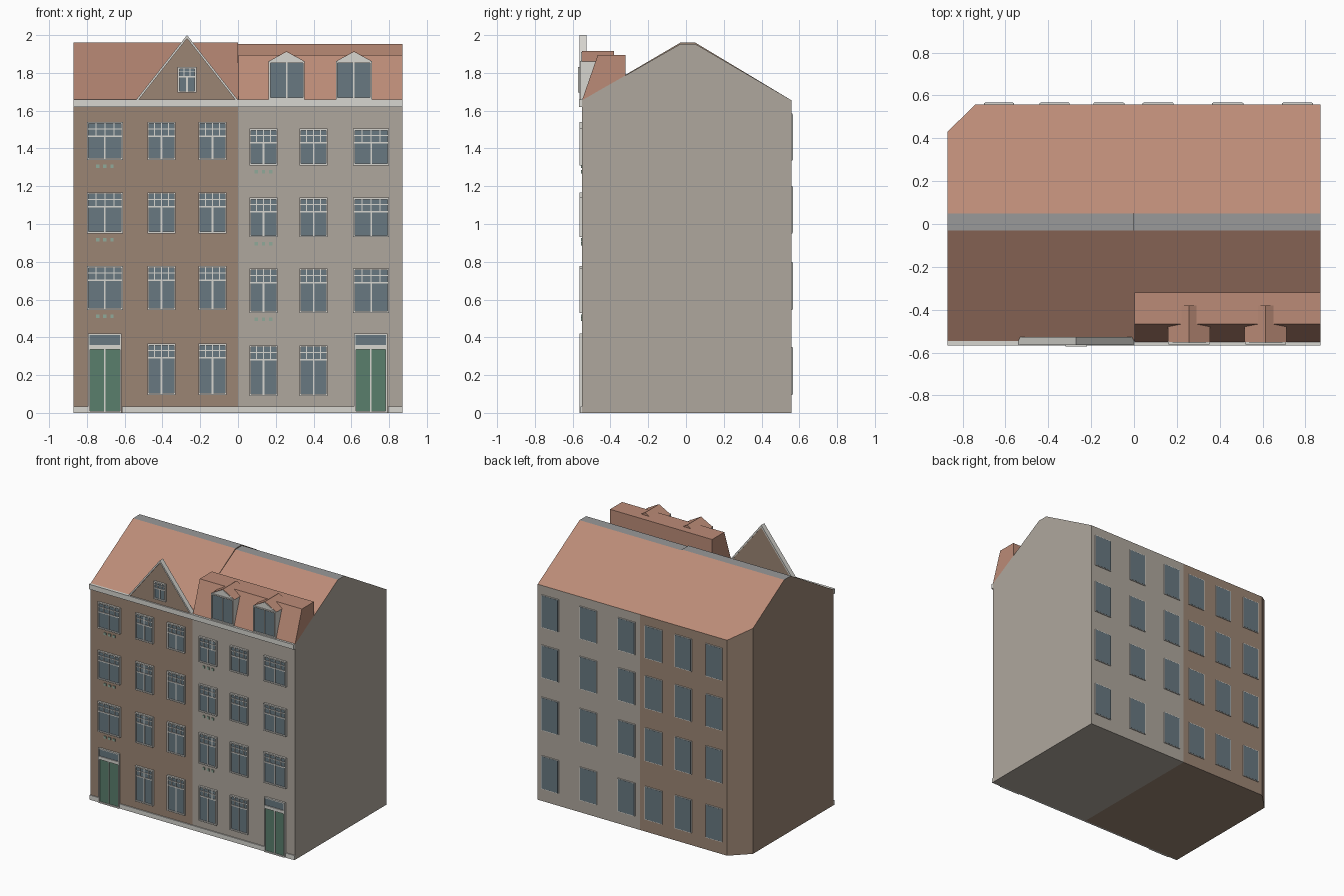
import bpy, bmesh
from mathutils import Vector

if "Cube" in bpy.data.objects:
    bpy.data.objects.remove(bpy.data.objects["Cube"])


def mat(name, r, g, b):
    m = bpy.data.materials.new(name)
    m.diffuse_color = (r, g, b, 1)
    m.use_nodes = True
    m.node_tree.nodes["Principled BSDF"].inputs["Base Color"].default_value = m.diffuse_color
    return m


BRICK = mat("brown_brick", .33, .235, .175)
STONE = mat("grey_render", .43, .39, .34)
TILE = mat("roof_tile", .50, .26, .185)
RIDGE = mat("ridge_lead", .32, .32, .32)
WHITE = mat("white_trim", .68, .67, .63)
GLASS = mat("glass", .14, .19, .22)
GREEN = mat("green_paint", .10, .21, .15)
MINT = mat("pale_green", .28, .40, .32)
FRONT, BACK = -.55, .558


def finish(name, bm, mats):
    bmesh.ops.recalc_face_normals(bm, faces=bm.faces)
    me = bpy.data.meshes.new(name)
    bm.to_mesh(me)
    bm.free()
    for m in mats:
        me.materials.append(m)
    ob = bpy.data.objects.new(name, me)
    bpy.context.collection.objects.link(ob)
    return ob


def prism_bm(pts, a, b, axis):
    """Extrude a profile: (y, z) along x, or (x, z) along y."""
    bm = bmesh.new()
    place = (lambda p, t: (t, p[0], p[1])) if axis == "x" else (lambda p, t: (p[0], t, p[1]))
    f = bm.faces.new([bm.verts.new(place(p, a)) for p in pts])
    ext = bmesh.ops.extrude_face_region(bm, geom=[f])
    verts = [g for g in ext["geom"] if isinstance(g, bmesh.types.BMVert)]
    bmesh.ops.translate(bm, verts=verts, vec=Vector(place((0, 0), b - a)))
    bmesh.ops.recalc_face_normals(bm, faces=bm.faces)
    return bm


def prism(name, pts, a, b, axis, m):
    return finish(name, prism_bm(pts, a, b, axis), [m])


def boxes(name, parts):
    """Join boxes (material, x0, x1, y0, y1, z0, z1) into one object."""
    bm, mats = bmesh.new(), []
    for m, x0, x1, y0, y1, z0, z1 in parts:
        if m not in mats:
            mats.append(m)
        made = bmesh.ops.create_cube(bm, size=1)["verts"]
        for v in made:
            v.co = ((x0 + x1) / 2 + v.co.x * (x1 - x0),
                    (y0 + y1) / 2 + v.co.y * (y1 - y0),
                    (z0 + z1) / 2 + v.co.z * (z1 - z0))
        for f in {f for v in made for f in v.link_faces}:
            f.material_index = mats.index(m)
    return finish(name, bm, mats)


def frame(x0, x1, z0, z1, y, w=.009, d=.015):
    """Four white frame members standing proud of the wall at y."""
    return [(WHITE, x0, x0 + w, y - d, y, z0, z1), (WHITE, x1 - w, x1, y - d, y, z0, z1),
            (WHITE, x0 + w, x1 - w, y - d, y, z0, z0 + w),
            (WHITE, x0 + w, x1 - w, y - d, y, z1 - w, z1)]


def window(name, x0, x1, z0, z1, y=FRONT, top=.075, uprights=(.25, .5, .75)):
    parts = frame(x0, x1, z0, z1, y)
    parts.append((GLASS, x0 + .005, x1 - .005, y - .007, y + .002, z0 + .005, z1 - .005))
    zt, xm, yb = z1 - top, (x0 + x1) / 2, y - .012
    parts.append((WHITE, xm - .004, xm + .004, yb, y, z0 + .008, zt))
    if top:
        parts.append((WHITE, x0 + .008, x1 - .008, yb, y, zt - .004, zt + .004))
        parts.append((WHITE, x0 + .008, x1 - .008, yb, y, z1 - top * .52, z1 - top * .45))
        for u in uprights:
            x = x0 + (x1 - x0) * u
            parts.append((WHITE, x - .0025, x + .0025, yb, y, zt + .004, z1 - .008))
    boxes(name, parts)


# House bodies with pitched roofs; the left one has a cut back corner
def house(name, x0, x1, ridge, wall, chamfer=False):
    bm = prism_bm([(FRONT, 0), (BACK, 0), (BACK, 1.655), (.05, ridge), (-.03, ridge),
                   (FRONT, 1.655)], x0, x1, "x")
    if chamfer:
        res = bmesh.ops.bisect_plane(bm, geom=bm.verts[:] + bm.edges[:] + bm.faces[:],
                                     plane_co=(-.87, .43, 0), plane_no=(-.128, .13, 0),
                                     clear_outer=True)
        cut = [e for e in res["geom_cut"] if isinstance(e, bmesh.types.BMEdge)]
        bmesh.ops.holes_fill(bm, edges=cut)
    bmesh.ops.recalc_face_normals(bm, faces=bm.faces)
    for f in bm.faces:
        f.normal_update()
        f.material_index = 2 if f.normal.z > .98 else 1 if f.normal.z > .1 else 0
    finish(name, bm, [wall, TILE, RIDGE])


house("left_house", -.87, 0, 1.96, BRICK, True)
house("right_house", 0, .87, 1.953, STONE)

# Cornice and plinth
boxes("cornice", [(WHITE, -.87, .87, -.566, -.545, 1.62, 1.658)])
boxes("plinth", [(WHITE, a, b, -.558, -.545, 0, .035)
                 for a, b in ((-.87, -.795), (-.615, .615), (.795, .87))])

# Front windows, and the small ornaments below one column of each house
left = ([(-.80, -.61), (-.48, -.33), (-.21, -.06)],
        [(1.34, 1.54), (.95, 1.167), (.545, .777), (.095, .367)], 0)
right = ([(.61, .80), (.06, .21), (.325, .475)],
         [(1.31, 1.505), (.93, 1.14), (.53, .765), (.09, .357)], 1)
for side, (cols, rows, orn) in (("left", left), ("right", right)):
    for r, (z0, z1) in enumerate(rows):
        for c, (x0, x1) in enumerate(cols):
            if r == 3 and c == 0:
                continue            # the door stands here
            window(f"{side}_front_window_{r}_{c}", x0, x1, z0, z1)
        if r < 3:
            xm = sum(cols[orn]) / 2
            boxes(f"{side}_ornament_{r}",
                  [(MINT, xm + d - .009, xm + d + .009, FRONT - .006, FRONT,
                    z0 - .043, z0 - .025) for d in (-.038, 0, .038)])

# Double doors with fanlights
for side, xm in (("left", -.705), ("right", .703)):
    a, b = xm - .088, xm + .088
    parts = [(WHITE, a, a + .009, -.565, FRONT, 0, .345),
             (WHITE, b - .009, b, -.565, FRONT, 0, .345),
             (WHITE, a, b, -.565, FRONT, .335, .352),
             (WHITE, a, b, -.565, FRONT, 0, .01),
             (WHITE, xm - .004, xm + .004, -.562, FRONT, .01, .335),
             (GREEN, a + .005, b - .005, -.557, FRONT + .002, .008, .337)]
    parts += frame(a, b, .352, .42, FRONT, .007)
    parts.append((GLASS, a + .004, b - .004, -.558, FRONT + .002, .356, .416))
    boxes(f"{side}_door", parts)

# Back windows: shallow white boxes faced with glass
for c, (x0, x1) in enumerate([(-.70, -.56), (-.44, -.30), (-.19, -.045),
                              (.04, .185), (.365, .51), (.69, .835)]):
    for r, (z0, z1) in enumerate([(1.335, 1.585), (.95, 1.2), (.545, .8), (.095, .35)]):
        boxes(f"back_window_{r}_{c}",
              [(WHITE, x0, x1, BACK - .002, BACK + .007, z0, z1),
               (GLASS, x0 + .004, x1 - .004, BACK, BACK + .008, z0 + .004, z1 - .004)])

# Free-standing triangular gable with white raking trim and a window
prism("gable", [(-.54, 1.656), (0, 1.656), (-.27, 1.995)], -.556, -.528, "y", BRICK)
for s, side in ((-1, "left"), (1, "right")):
    prism(f"gable_trim_{side}",
          [(-.27 + s * .27, 1.657), (-.27, 2.0), (-.27, 1.982), (-.27 + s * .256, 1.657)],
          -.564, -.526, "y", WHITE)
window("gable_window", -.32, -.22, 1.695, 1.83, -.556, .05, (.33, .67))

# Flat-topped mansard storey on the right roof
prism("mansard", [(-.55, 1.656), (-.467, 1.895), (-.32, 1.895), (-.32, 1.75), (-.45, 1.66)],
      .002, .87, "x", TILE)

# Two dormers with pediments
for i, xm in enumerate((.257, .614)):
    a, b = xm - .095, xm + .095
    boxes(f"dormer_body_{i}", [(WHITE, a, b, -.548, -.47, 1.657, 1.86)])
    tri = [(a - .003, 1.86), (b + .003, 1.86), (xm, 1.915)]
    prism(f"dormer_roof_{i}", tri, -.55, -.38, "y", TILE)
    prism(f"dormer_pediment_{i}", [(a, 1.86), (b, 1.86), (xm, 1.911)], -.555, -.549, "y", WHITE)
    window(f"dormer_window_{i}", a, b, 1.66, 1.862, -.546, 0)
